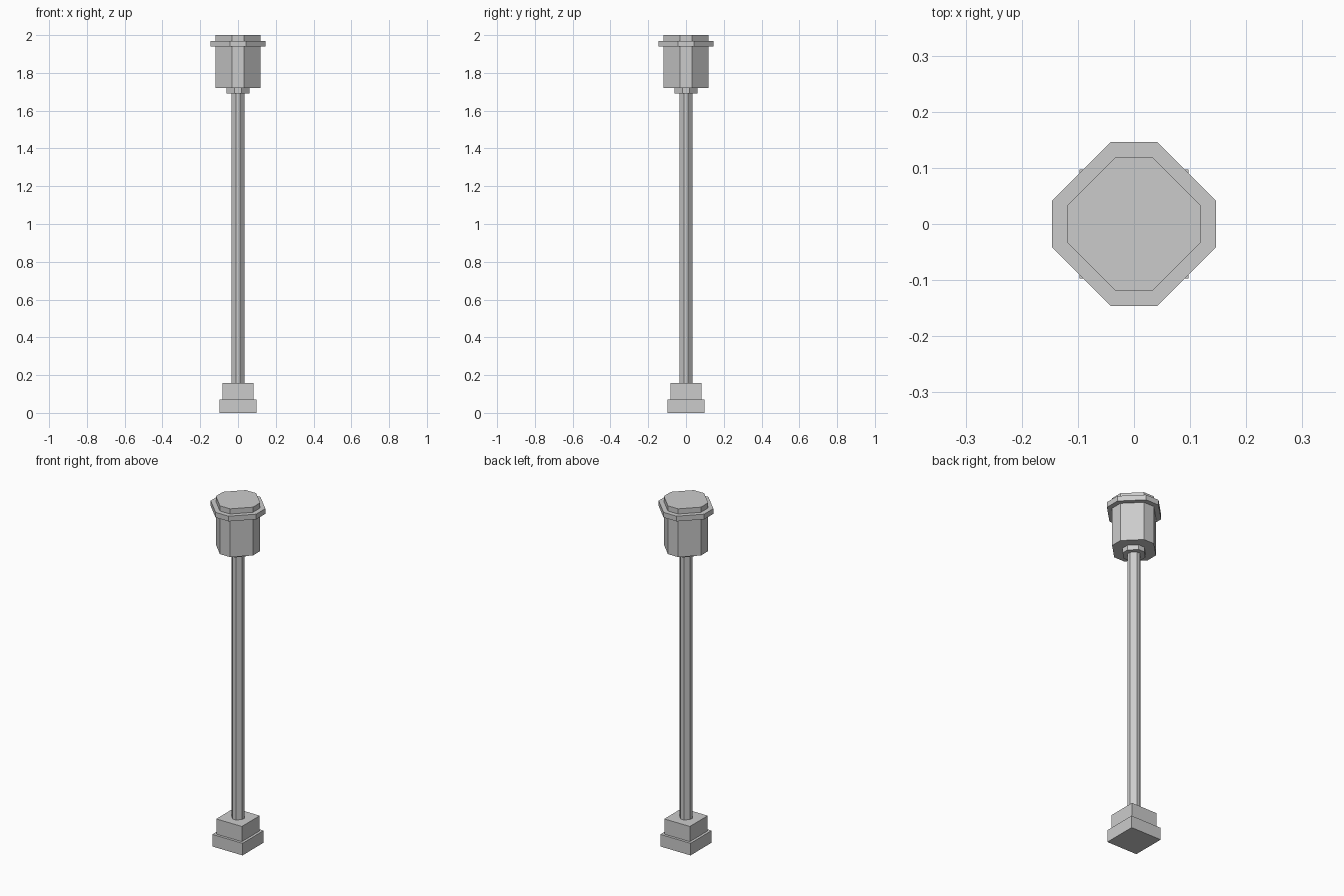
import bpy
import bmesh

if "Cube" in bpy.data.objects:
    bpy.data.objects.remove(bpy.data.objects["Cube"])


def prism(name, outline, z0, z1):
    """Extrude a closed outline from z0 to z1."""
    bm = bmesh.new()
    face = bm.faces.new([bm.verts.new((x, y, z0)) for x, y in outline])
    top = bmesh.ops.extrude_face_region(bm, geom=[face])["geom"]
    for v in top:
        if isinstance(v, bmesh.types.BMVert):
            v.co.z = z1
    bmesh.ops.recalc_face_normals(bm, faces=bm.faces)
    mesh = bpy.data.meshes.new(name)
    bm.to_mesh(mesh)
    bm.free()
    obj = bpy.data.objects.new(name, mesh)
    bpy.context.collection.objects.link(obj)
    return obj


def square(r):
    return [(-r, -r), (r, -r), (r, r), (-r, r)]


def octagon(r, s):
    """Square of half width r with cut corners, half flat side s."""
    return [(s, -r), (r, -s), (r, s), (s, r),
            (-s, r), (-r, s), (-r, -s), (-s, -r)]


# Stepped square foot
prism("base_plinth", square(0.097), 0.0, 0.07)
prism("base_block", square(0.082), 0.07, 0.158)

# Post and collar
prism("post", octagon(0.034, 0.01), 0.158, 1.692)
prism("collar", octagon(0.06, 0.019), 1.692, 1.72)

# Lamp head, rim and cap
prism("lamp_body", octagon(0.119, 0.033), 1.72, 1.94)
prism("lamp_rim", octagon(0.146, 0.042), 1.94, 1.97)
prism("lamp_cap", octagon(0.119, 0.033), 1.97, 2.0)
